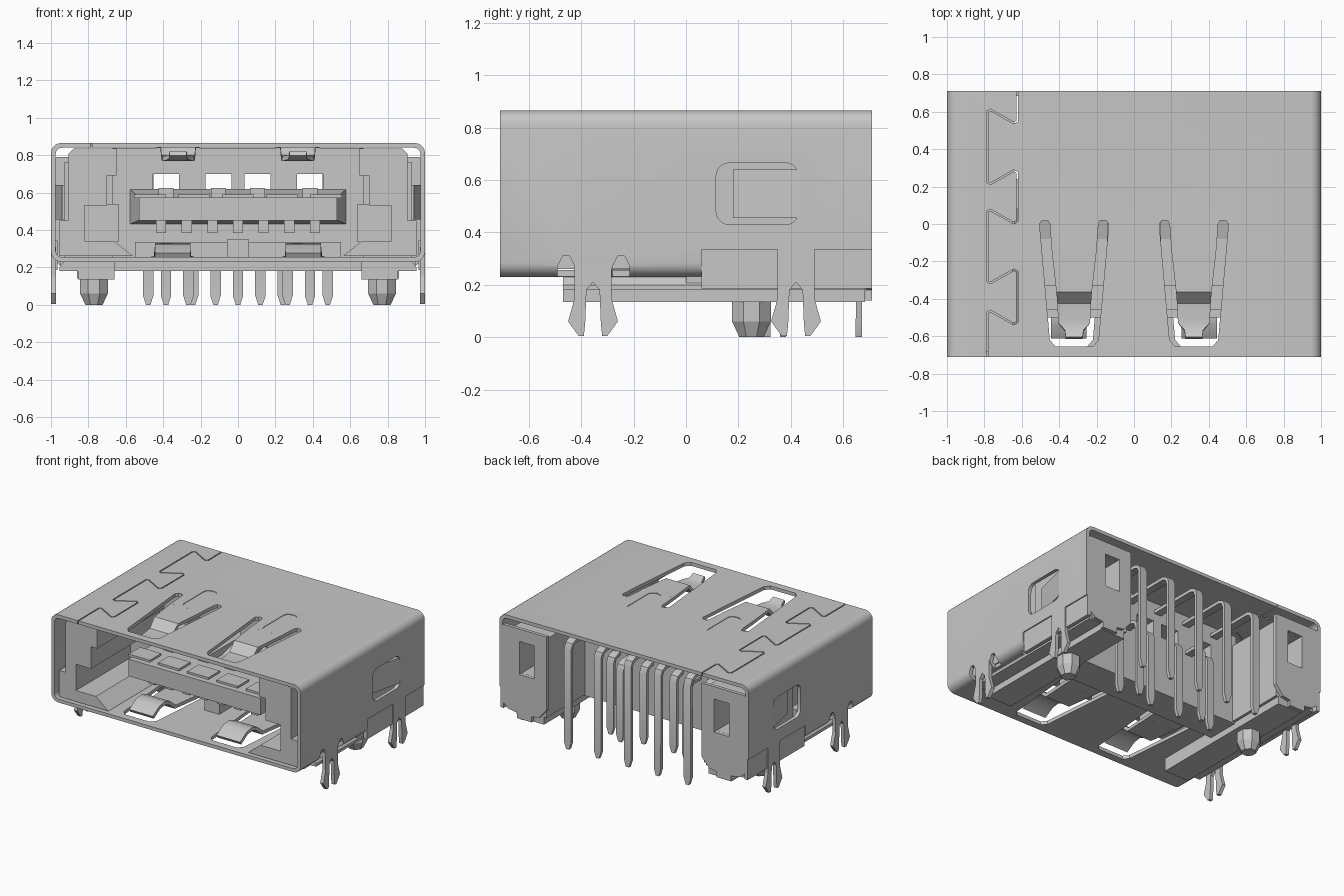
import bpy, bmesh, math
from mathutils import Vector

cube = bpy.data.objects.get("Cube")
if cube:
    bpy.data.objects.remove(cube, do_unlink=True)

grey = bpy.data.materials.new("neutral_grey")
grey.use_nodes = True
GREY = (0.57, 0.57, 0.57, 1)
grey.diffuse_color = GREY
grey.node_tree.nodes["Principled BSDF"].inputs["Base Color"].default_value = GREY


def finish(name, bm):
    bmesh.ops.recalc_face_normals(bm, faces=bm.faces)
    me = bpy.data.meshes.new(name)
    bm.to_mesh(me)
    bm.free()
    me.materials.append(grey)
    ob = bpy.data.objects.new(name, me)
    bpy.context.collection.objects.link(ob)
    return ob


def prism(name, pts, axis, lo, hi):
    """Extrude a 2D outline along an axis; x: (y,z), y: (x,z), z: (x,y)."""
    place = {"x": lambda a, b, t: (t, a, b), "y": lambda a, b, t: (a, t, b),
             "z": lambda a, b, t: (a, b, t)}[axis]
    bm = bmesh.new()
    low = [bm.verts.new(place(a, b, lo)) for a, b in pts]
    high = [bm.verts.new(place(a, b, hi)) for a, b in pts]
    bm.faces.new(low)
    bm.faces.new(high)
    n = len(pts)
    for i in range(n):
        j = (i + 1) % n
        bm.faces.new((low[i], low[j], high[j], high[i]))
    return finish(name, bm)


def box(name, x0, x1, y0, y1, z0, z1):
    return prism(name, [(x0, y0), (x1, y0), (x1, y1), (x0, y1)], "z", z0, z1)


def apply_mods(ob):
    dg = bpy.context.evaluated_depsgraph_get()
    me = bpy.data.meshes.new_from_object(ob.evaluated_get(dg))
    ob.modifiers.clear()
    ob.data = me


def cut(ob, cutter):
    cutter.hide_render = True
    m = ob.modifiers.new("cut", "BOOLEAN")
    m.operation, m.solver, m.object = "DIFFERENCE", "EXACT", cutter
    apply_mods(ob)
    bpy.data.objects.remove(cutter, do_unlink=True)


def rounded(x0, x1, z0, z1, r, steps=5):
    pts = []
    for cx, cz, a0 in ((x1 - r, z1 - r, 0), (x0 + r, z1 - r, 90),
                       (x0 + r, z0 + r, 180), (x1 - r, z0 + r, 270)):
        for i in range(steps + 1):
            a = math.radians(a0 + 90 * i / steps)
            pts.append((cx + r * math.cos(a), cz + r * math.sin(a)))
    return pts


def strip(name, stations, x, thick):
    """Bent sheet metal strip from (y, z, half width) stations."""
    bm = bmesh.new()
    rows = [(bm.verts.new((x - w, y, z)), bm.verts.new((x + w, y, z))) for y, z, w in stations]
    for a, b in zip(rows, rows[1:]):
        bm.faces.new((a[0], a[1], b[1], b[0]))
    ob = finish(name, bm)
    m = ob.modifiers.new("sheet", "SOLIDIFY")
    m.thickness, m.offset = thick, 0
    apply_mods(ob)
    return ob


def ribbon(path, w, bevel):
    """Outline of a constant width line with bevelled, mitred corners."""
    q = [Vector(v) for v in path]
    p = [q[0]]
    for a, b, c in zip(q, q[1:], q[2:]):
        p += [b + (a - b).normalized() * bevel, b + (c - b).normalized() * bevel]
    p.append(q[-1])
    dirs = [(b - a).normalized() for a, b in zip(p, p[1:])]
    left, right = [], []
    for v, d0, d1 in zip(p, dirs[:1] + dirs, dirs + dirs[-1:]):
        n0, n1 = Vector((-d0.y, d0.x)), Vector((-d1.y, d1.x))
        n = (n0 + n1).normalized()
        off = n * (w / 2 / n.dot(n0))
        left.append(tuple(v + off))
        right.append(tuple(v - off))
    return left + right[::-1]


SIDES = ((-1, "right"), (1, "left"))
T = 0.025                       # sheet thickness
TOP, BOT = 0.865, 0.23
TOP_X, BOT_X = 0.32, 0.35       # spring centres

# Sheet metal shell: rounded tube with the rear underside open
shell = prism("shell", rounded(-1, 1, BOT, TOP, 0.055), "y", -0.71, 0.71)
cut(shell, prism("cutter", rounded(-1 + T, 1 - T, BOT + T, TOP - T, 0.035), "y", -0.8, 0.8))
cut(shell, box("cutter", -1.1, 1.1, 0.06, 0.8, 0.1, 0.335))
# spring opening, relative to the spring centre
slot = [(-0.185, 0.0), (-0.17, 0.02), (-0.14, 0.02), (-0.13, 0.0), (-0.12, -0.14), (0.12, -0.14),
        (0.13, 0.0), (0.14, 0.02), (0.17, 0.02), (0.185, 0.0), (0.13, -0.62),
        (0.10, -0.655), (-0.10, -0.655), (-0.13, -0.62)]
for s, _ in SIDES:
    for cx, z0, z1 in ((TOP_X, 0.7, 1.0), (BOT_X, 0.1, 0.4)):
        cut(shell, prism("cutter", [(s * cx + x, y) for x, y in slot], "z", z0, z1))
    # shallow stiffening dimple at the spring root
    dimple = rounded(s * TOP_X - 0.05, s * TOP_X + 0.05, -0.13, 0.175, 0.04, 3)
    cut(shell, prism("cutter", dimple, "z", TOP - 0.004, 1.0))
    # side latch window
    cut(shell, prism("cutter", rounded(0.115, 0.43, 0.43, 0.665, 0.05), "x", s * 0.9, s * 1.1))
    # relief notches beside the front legs
    for y0 in (-0.49, -0.28):
        notch = [(y0, 0.2), (y0, 0.27), (y0 + 0.02, 0.31), (y0 + 0.045, 0.31),
                 (y0 + 0.065, 0.27), (y0 + 0.065, 0.2)]
        cut(shell, prism("cutter", notch, "x", s * 0.95, s * 1.1))
# dovetail seam on the top
seam = [(-0.785, -0.75), (-0.785, -0.455), (-0.625, -0.545), (-0.625, -0.235), (-0.785, -0.325),
        (-0.785, 0.085), (-0.625, -0.005), (-0.625, 0.295), (-0.785, 0.205), (-0.785, 0.62),
        (-0.625, 0.53), (-0.625, 0.75)]
cut(shell, prism("cutter", ribbon(seam, 0.008, 0.02), "z", 0.82, 1.0))

# Contact springs of the shell
top_spring = [(-0.14, 0.8525, 0.12), (-0.36, 0.85, 0.095), (-0.42, 0.79, 0.09),
              (-0.53, 0.78, 0.085), (-0.57, 0.79, 0.05), (-0.61, 0.81, 0.045)]
bottom_spring = [(-0.14, 0.2425, 0.12), (-0.36, 0.25, 0.10), (-0.42, 0.30, 0.095),
                 (-0.47, 0.318, 0.095), (-0.53, 0.31, 0.095), (-0.605, 0.265, 0.095)]
for s, side in SIDES:
    strip(f"top_spring_{side}", top_spring, s * TOP_X, T)
    strip(f"bottom_spring_{side}", bottom_spring, s * BOT_X, T)

for s, side in SIDES:
    # latch bent inwards from the side wall
    prism(f"side_latch_{side}", [(s * 1.0, 0.44), (s * 0.975, 0.44), (s * 0.915, 0.18),
                                 (s * 0.94, 0.18)], "z", 0.455, 0.64)
    # rear skirt of the side wall, set slightly in
    box(f"side_skirt_{side}", s * 0.965, s * 0.992, 0.06, 0.71, 0.185, 0.345)
    # split board legs
    for where, yc, top in (("front", -0.355, 0.31), ("rear", 0.42, 0.335)):
        for d in (-1, 1):
            prong = [(0.07, top), (0.07, 0.15), (0.095, 0.06), (0.055, 0.005), (0.035, 0.005),
                     (0.03, 0.05), (0.025, 0.18), (0.0, 0.21), (0.0, top)]
            prism(f"{where}_leg_{side}", [(yc + d * y, z) for y, z in prong], "x",
                  s * 0.974, s * 1.0)
    # folded rear flap with window
    flap = [(0.62, 0.79), (0.97, 0.79), (0.985, 0.76), (0.985, 0.24), (0.93, 0.19), (0.86, 0.18),
            (0.86, 0.14), (0.74, 0.14), (0.74, 0.18), (0.68, 0.19), (0.62, 0.26)]
    rear = prism(f"rear_flap_{side}", [(s * x, z) for x, z in flap], "y", 0.685, 0.71)
    block = box(f"housing_rear_{side}", s * 0.64, s * 0.93, 0.1, 0.684, 0.19, 0.76)
    for ob in (rear, block):
        cut(ob, box("cutter", s * 0.72, s * 0.84, 0.4, 0.8, 0.46, 0.70))
    # stepped guide arm, almost flush with the mouth
    arm = [(0.65, 0.835), (0.65, 0.69), (0.70, 0.69), (0.70, 0.53), (0.82, 0.53), (0.82, 0.34),
           (0.66, 0.34), (0.56, 0.26), (0.955, 0.26), (0.955, 0.45), (0.905, 0.45),
           (0.905, 0.81), (0.88, 0.835)]
    prism(f"guide_arm_{side}", [(s * x, z) for x, z in arm], "y", -0.685, 0.1)
    # keyed ledge deeper in the arm
    box(f"guide_ledge_{side}", s * 0.64, s * 0.83, -0.06, 0.1, 0.335, 0.54)
    # underside rails and locating peg
    rail = [(0.66, 0.18), (0.955, 0.18), (0.955, 0.2), (0.93, 0.231), (0.66, 0.231)]
    prism(f"underside_rail_{side}", [(s * x, z) for x, z in rail], "y", -0.47, 0.684)
    box(f"rail_foot_{side}", s * 0.66, s * 0.855, -0.47, 0.684, 0.135, 0.181)
    bm = bmesh.new()
    rings = []
    for z, r in ((0.14, 0.08), (0.06, 0.08), (0.0, 0.05)):
        rings.append([bm.verts.new((s * 0.77 + r * math.cos(k * math.pi / 4 + 0.39),
                                    0.25 + r * math.sin(k * math.pi / 4 + 0.39), z))
                      for k in range(8)])
    for a, b in zip(rings, rings[1:]):
        for k in range(8):
            bm.faces.new((a[k], a[k - 1], b[k - 1], b[k]))
    bm.faces.new(rings[0])
    bm.faces.new(rings[-1])
    finish(f"locating_peg_{side}", bm)

# Housing back wall with contact windows, and base
wall = box("housing_wall", -0.67, 0.67, 0.08, 0.24, 0.2, 0.838)
INNER = (-0.385, -0.105, 0.105, 0.385)
for x in INNER:
    cut(wall, box("cutter", x - 0.07, x + 0.07, 0, 0.4, 0.60, 0.70))
box("housing_base", -0.95, 0.95, 0.0, 0.24, 0.18, 0.231)
box("floor_block", -0.55, 0.55, -0.05, 0.1, 0.25, 0.335)
box("floor_key", -0.06, 0.06, -0.3, 0.0, 0.25, 0.35)

# Tongue with a root that flares on all four sides
box("tongue", -0.53, 0.53, -0.5, 0.0, 0.452, 0.575)
root = box("tongue_root", -0.58, 0.58, -0.08, 0.09, 0.43, 0.62)
for v in root.data.vertices:
    if v.co.y < 0:
        v.co.x *= 0.53 / 0.58
        v.co.z = 0.452 if v.co.z < 0.5 else 0.575

# Contacts above and below the tongue
for x in INNER:
    box("upper_contact", x - 0.04, x + 0.04, -0.25, 0.2, 0.57, 0.625)
for k in range(5):
    x = (k - 2) * 0.235
    box("tongue_pad", x - 0.085, x + 0.085, -0.46, -0.33, 0.57, 0.59)
for k in range(7):
    x = (k - 3) * 0.137
    box("lower_contact", x - 0.027, x + 0.027, -0.40, 0.1, 0.385, 0.455)


# Board pins: bent tail leaving the wall and running down to a tapered tip
def pin(name, x, y, top):
    w = 0.028
    strip(name, [(0.2, top, w), (y - 0.05, top, w), (y - 0.015, top - 0.015, w),
                 (y, top - 0.05, w), (y, 0.05, w), (y, 0.0, 0.012)], x, 0.024)


for x in (-0.48, -0.24, 0, 0.24, 0.48):
    pin("rear_pin", x, 0.66, 0.77)
for x in (0.385, 0.265, 0.12):
    for s, _ in SIDES:
        pin("inner_pin", s * x, 0.37 if x == 0.265 else 0.31, 0.56)

# Smooth bends, crisp edges
bpy.ops.object.select_all(action="DESELECT")
for ob in bpy.context.scene.objects:
    if ob.type == "MESH" and ob.name.startswith(("shell", "top_spring", "bottom_spring",
                                                 "rear_pin", "inner_pin")):
        ob.select_set(True)
        bpy.context.view_layer.objects.active = ob
bpy.ops.object.shade_smooth_by_angle(angle=math.radians(35))
